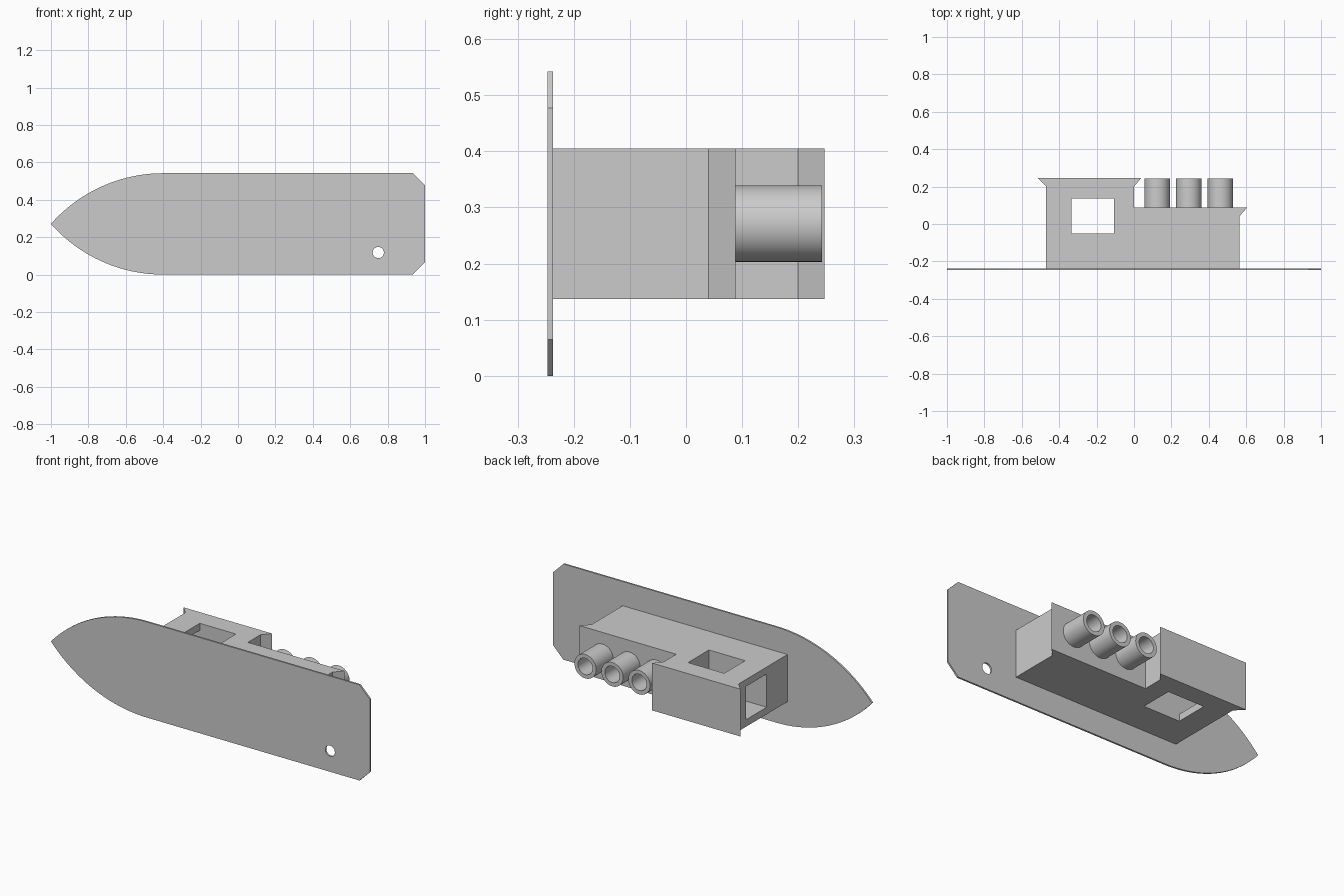
import bpy, bmesh, math
from mathutils import Matrix, Vector

if "Cube" in bpy.data.objects:
    bpy.data.objects.remove(bpy.data.objects["Cube"])

grey = bpy.data.materials.new("plain grey")
grey.use_nodes = True
COLOUR = (0.6, 0.6, 0.6, 1)
grey.diffuse_color = COLOUR
grey.node_tree.nodes["Principled BSDF"].inputs["Base Color"].default_value = COLOUR


def finish(name, bm):
    bmesh.ops.recalc_face_normals(bm, faces=bm.faces)
    mesh = bpy.data.meshes.new(name)
    bm.to_mesh(mesh)
    bm.free()
    mesh.materials.append(grey)
    ob = bpy.data.objects.new(name, mesh)
    bpy.context.collection.objects.link(ob)
    return ob


def prism(name, points, offset):
    """Extrude a closed outline along an offset."""
    bm = bmesh.new()
    face = bm.faces.new([bm.verts.new(p) for p in points])
    ext = bmesh.ops.extrude_face_region(bm, geom=[face])
    moved = [g for g in ext["geom"] if isinstance(g, bmesh.types.BMVert)]
    bmesh.ops.translate(bm, verts=moved, vec=Vector(offset))
    return finish(name, bm)


def box(name, lo, hi):
    outline = [(lo[0], lo[1], lo[2]), (hi[0], lo[1], lo[2]),
               (hi[0], hi[1], lo[2]), (lo[0], hi[1], lo[2])]
    return prism(name, outline, (0, 0, hi[2] - lo[2]))


def rod(name, x, z, radius, y0, y1, sides=48):
    bm = bmesh.new()
    bmesh.ops.create_cone(
        bm, cap_ends=True, segments=sides, radius1=radius, radius2=radius, depth=y1 - y0,
        matrix=Matrix.Translation((x, (y0 + y1) / 2, z)) @ Matrix.Rotation(math.pi / 2, 4, "X"))
    return finish(name, bm)


def cut(target, cutter):
    mod = target.modifiers.new("cut", "BOOLEAN")
    mod.object = cutter
    mod.solver = "EXACT"
    bpy.context.view_layer.objects.active = target
    bpy.ops.object.modifier_apply(modifier=mod.name)
    bpy.data.objects.remove(cutter)


# Hull plate: curved pointed bow, chamfered stern
HALF, BOW, STEPS = 0.271, 0.6, 20
R = (BOW ** 2 + HALF ** 2) / (2 * HALF)
sweep = math.asin(BOW / R)
upper = []
for i in range(STEPS + 1):
    a = sweep * (1 - i / STEPS)
    upper.append((BOW - 1 - R * math.sin(a), HALF - R + R * math.cos(a)))
upper += [(0.935, HALF), (1, HALF - 0.065)]
lower = [(x, -z) for x, z in reversed(upper[1:])]
hull = prism("hull_plate", [(x, -0.247, HALF + z) for x, z in upper + lower], (0, 0.01, 0))
cut(hull, rod("hole_cutter", 0.75, 0.118, 0.03, -0.4, 0))

# Superstructure: stepped profile with flared lips
profile = [(-0.47, -0.24), (0.563, -0.24), (0.563, 0.04), (0.605, 0.088), (0, 0.088),
           (0, 0.2), (0.04, 0.247), (-0.515, 0.247), (-0.47, 0.2)]
cabin = prism("superstructure", [(x, y, 0.137) for x, y in profile], (0, 0, 0.268))
cut(cabin, box("side_window_cutter", (-0.335, -0.051, 0), (-0.108, 0.136, 1)))
cut(cabin, box("front_window_cutter", (-0.7, -0.051, 0.177), (-0.2, 0.136, 0.365)))

# Three open funnels on the low deck
for i, x in enumerate((0.124, 0.293, 0.462)):
    funnel = rod(f"funnel_{i + 1}", x, 0.271, 0.068, 0.086, 0.242)
    cut(funnel, rod("bore_cutter", x, 0.271, 0.046, 0.089, 0.4))
    bpy.ops.object.select_all(action="DESELECT")
    funnel.select_set(True)
    bpy.context.view_layer.objects.active = funnel
    bpy.ops.object.shade_smooth_by_angle()
